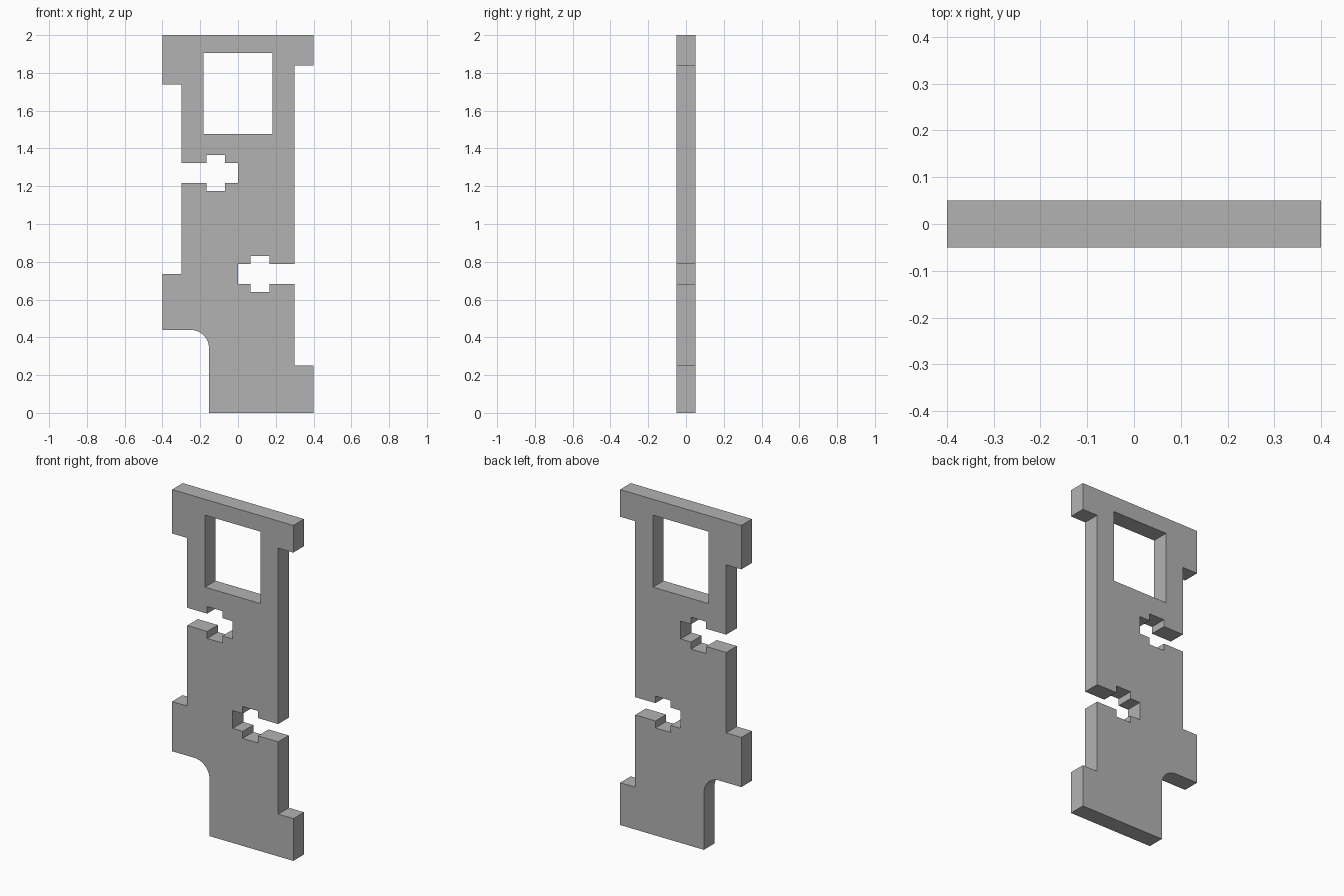
import bpy, bmesh
from math import sin, cos, pi

cube = bpy.data.objects.get("Cube")
if cube:
    bpy.data.objects.remove(cube)

HALF_THICKNESS = 0.05


def keyed_slot(edge_x, z, notch_from, notch_to):
    """Upper half of a slot running from the plate edge to its centre line, with a cross notch."""
    narrow, wide = 0.053, 0.095
    upper = [(edge_x, z + narrow), (notch_from, z + narrow), (notch_from, z + wide),
             (notch_to, z + wide), (notch_to, z + narrow), (0, z + narrow)]
    lower = [(x, 2 * z - h) for x, h in reversed(upper)]
    return upper + lower


# Rounded inner corner beside the foot
corner = [(-0.25 + 0.1 * cos(a), 0.34 + 0.1 * sin(a))
          for a in (i * pi / 24 for i in range(13))]

# Outline, clockwise from the top left corner
left_slot = keyed_slot(-0.3, 1.269, -0.168, -0.068)
right_slot = keyed_slot(0.3, 0.736, 0.166, 0.066)
outline = [(-0.4, 2), (0.4, 2), (0.4, 1.838), (0.3, 1.838)]
outline += right_slot
outline += [(0.3, 0.252), (0.4, 0.252), (0.4, 0), (-0.153, 0)]
outline += [(x - 0.003, z) for x, z in corner]
outline += [(-0.4, 0.44), (-0.4, 0.736), (-0.3, 0.736)]
outline += left_slot[::-1]
outline += [(-0.3, 1.738), (-0.4, 1.738)]
window = [(-0.183, 1.476), (0.183, 1.476), (0.183, 1.905), (-0.183, 1.905)]

# Fill the outline around the window and extrude it to a plate
bm = bmesh.new()
edges = []
for loop in (outline, window):
    verts = [bm.verts.new((x, -HALF_THICKNESS, z)) for x, z in loop]
    edges += [bm.edges.new((v, verts[i - 1])) for i, v in enumerate(verts)]
bmesh.ops.triangle_fill(bm, edges=edges, use_beauty=True, normal=(0, -1, 0))
result = bmesh.ops.extrude_face_region(bm, geom=bm.faces[:], use_keep_orig=True)
moved = [g for g in result["geom"] if isinstance(g, bmesh.types.BMVert)]
bmesh.ops.translate(bm, verts=moved, vec=(0, 2 * HALF_THICKNESS, 0))
bmesh.ops.recalc_face_normals(bm, faces=bm.faces[:])
mesh = bpy.data.meshes.new("slotted_plate")
bm.to_mesh(mesh)
bm.free()

plate = bpy.data.objects.new("slotted_plate", mesh)
bpy.context.collection.objects.link(plate)

# Plain grey material
grey = bpy.data.materials.new("grey")
grey.use_nodes = True
colour = (0.45, 0.45, 0.45, 1)
grey.diffuse_color = colour
grey.node_tree.nodes["Principled BSDF"].inputs["Base Color"].default_value = colour
mesh.materials.append(grey)

# Keep the rounded corner smooth and every other edge sharp
bpy.ops.object.select_all(action='DESELECT')
plate.select_set(True)
bpy.context.view_layer.objects.active = plate
bpy.ops.object.shade_smooth_by_angle(angle=pi / 6)
